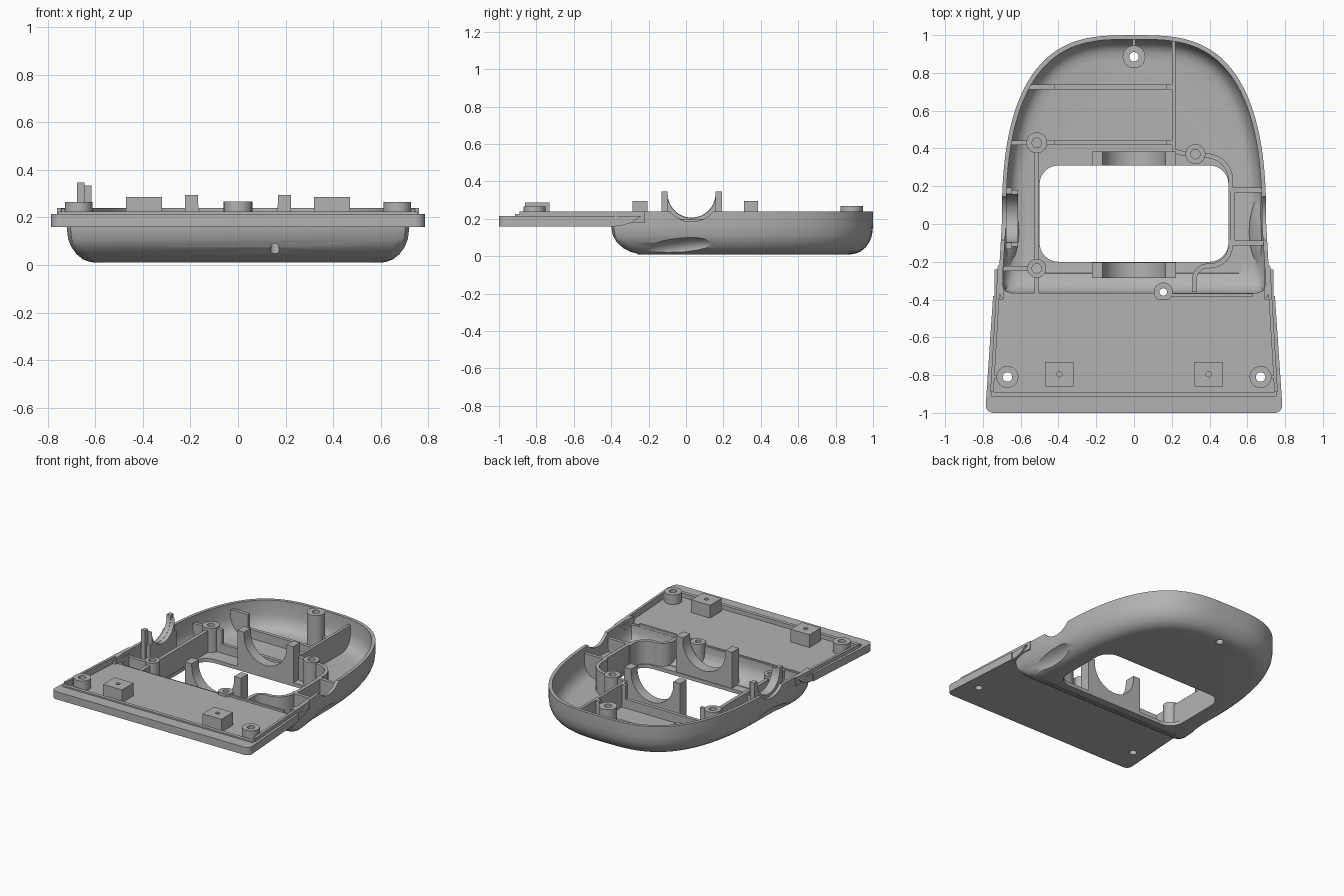
import bpy, bmesh, math
from mathutils import Vector

if "Cube" in bpy.data.objects:
    bpy.data.objects.remove(bpy.data.objects["Cube"])

grey = bpy.data.materials.new("matte grey")
grey.use_nodes = True
grey.diffuse_color = (0.45, 0.45, 0.45, 1)
grey.node_tree.nodes["Principled BSDF"].inputs["Base Color"].default_value = (0.45, 0.45, 0.45, 1)
parts = []


def make(name, bm, keep=True):
    bmesh.ops.recalc_face_normals(bm, faces=bm.faces)
    mesh = bpy.data.meshes.new(name)
    bm.to_mesh(mesh)
    bm.free()
    mesh.materials.append(grey)
    ob = bpy.data.objects.new(name, mesh)
    bpy.context.collection.objects.link(ob)
    if keep:
        parts.append(ob)
    else:
        ob.hide_render = True
    return ob


def loft(name, rings, keep=True, closed=False):
    """Skin a list of equal-length 3D rings; cap the ends or join them."""
    bm = bmesh.new()
    vs = [[bm.verts.new(p) for p in r] for r in rings]
    n = len(vs[0])
    pairs = list(zip(vs, vs[1:])) + ([(vs[-1], vs[0])] if closed else [])
    for a, b in pairs:
        for i in range(n):
            j = (i + 1) % n
            bm.faces.new((a[i], a[j], b[j], b[i]))
    if not closed:
        bm.faces.new(vs[0])
        bm.faces.new(vs[-1])
    return make(name, bm, keep)


def prism(name, pts, lo, hi, axis="z", keep=True):
    place = {"x": lambda a, b, t: (t, a, b), "y": lambda a, b, t: (a, t, b),
             "z": lambda a, b, t: (a, b, t)}[axis]
    return loft(name, [[place(a, b, t) for a, b in pts] for t in (lo, hi)], keep)


def box_pts(x0, x1, y0, y1):
    return [(x0, y0), (x1, y0), (x1, y1), (x0, y1)]


def arc(cx, cy, r, a0, a1, n=24):
    angles = [math.radians(a0 + (a1 - a0) * i / n) for i in range(n + 1)]
    return [(cx + r * math.cos(a), cy + r * math.sin(a)) for a in angles]


def round_box(x0, x1, y0, y1, r):
    return (arc(x1 - r, y1 - r, r, 0, 90, 8) + arc(x0 + r, y1 - r, r, 90, 180, 8)
            + arc(x0 + r, y0 + r, r, 180, 270, 8) + arc(x1 - r, y0 + r, r, 270, 360, 8))


def tube(name, x, y, r, hole, z0, z1):
    rings = [[(a, b, z) for a, b in arc(x, y, rad, 0, 360, 32)[:-1]]
             for rad, z in ((hole, z0), (r, z0), (r, z1), (hole, z1))]
    return loft(name, rings, closed=True)


def wall(name, path, z0, z1, t=0.025):
    """Upright wall of constant thickness along a plan path."""
    p = [Vector(q) for q in path]
    left, right = [], []
    for i, q in enumerate(p):
        d0 = (q - p[max(i - 1, 0)]).normalized()
        d1 = (p[min(i + 1, len(p) - 1)] - q).normalized()
        d = (d0 + d1).normalized()
        nrm = Vector((-d.y, d.x))
        seg = d1 if d1.length else d0
        k = t / 2 / max(d.dot(seg), 0.5)
        left.append(tuple(q + nrm * k))
        right.append(tuple(q - nrm * k))
    return prism(name, left + right[::-1], z0, z1)


def boolean(ob, cutter, op="DIFFERENCE", drop=True):
    mod = ob.modifiers.new("cut", "BOOLEAN")
    mod.operation, mod.object, mod.solver = op, cutter, "EXACT"
    deps = bpy.context.evaluated_depsgraph_get()
    mesh = bpy.data.meshes.new_from_object(ob.evaluated_get(deps))
    ob.modifiers.clear()
    ob.data = mesh
    if drop:
        bpy.data.objects.remove(cutter)


def drill(ob, x, y, r, z0=-0.1):
    boolean(ob, prism("hole_cutter", arc(x, y, r, 0, 360, 32)[:-1], z0, 0.6, "z", False))


def ring(inset, z):
    """Plan outline of the tub: square front with sloping wall, domed back."""
    front = min(1.5 * inset, 0.14)
    pts = [(x - inset, y + front) for x, y in ((0.67, -0.40), (0.705, -0.388), (0.72, -0.35))]
    mirror = [(-x, y) for x, y in pts[::-1]]
    for i in range(57):
        a = math.pi * i / 56
        c, s = math.cos(a), max(math.sin(a), 0)
        pts.append((math.copysign(abs(c) ** 0.645, c) * (0.7 - inset), s ** 0.8 * (1 - inset)))
    return [(x, y, z) for x, y in pts + mirror]


def bowl(name, top, keep=False):
    sides = [(0, top), (0, 0.16), (0.006, 0.11), (0.02, 0.075), (0.042, 0.045),
             (0.068, 0.024), (0.095, 0.014), (0.12, 0.01)]
    return loft(name, [ring(i, z) for i, z in sides], keep)


def recess(side, grow):
    """Finger recess: a long ellipsoid rising towards the back."""
    bm = bmesh.new()
    bmesh.ops.create_uvsphere(bm, u_segments=40, v_segments=20, radius=1)
    for v in bm.verts:
        y = v.co.y * (0.26 + grow)
        v.co = (side * 0.76 + v.co.x * (0.13 + grow), y - 0.05,
                0.028 + 0.12 * y + v.co.z * (0.08 + grow))
    return make("recess_cutter", bm, False)


# Tub: solid form with recesses, plate seat and side notches, then hollowed
clip = bowl("clip_helper", 0.5)
shell = bowl("tub_shell", 0.24, True)
cavity = loft("cavity_cutter", [ring(i, z) for i, z in (
    (0.021, 0.4), (0.023, 0.14), (0.031, 0.105), (0.046, 0.073), (0.066, 0.052),
    (0.092, 0.041), (0.125, 0.036))], False)
boolean(shell, prism("seat_cutter", box_pts(-0.69, 0.69, -0.6, -0.33), 0.19, 0.5, "z", False))
boolean(shell, prism("notch_cutter", arc(0.03, 0.335, 0.15, 0, 360, 48)[:-1], -1, 1, "x", False))
for side in (-1, 1):
    boolean(shell, recess(side, 0))
    boolean(clip, recess(side, 0))
    boolean(cavity, recess(side, 0.022))
boolean(shell, cavity)
boolean(shell, prism("window_cutter", round_box(-0.5, 0.5, -0.2, 0.31, 0.1), -0.1, 0.2, "z", False))
drill(shell, 0, 0.885, 0.025)
drill(shell, 0.155, -0.36, 0.02)

# Front plate with recessed floor and rounded front corners
corner = arc(0.745, -0.96, 0.04, -90, 0, 8)
right = corner + [(0.746, -0.38)]
plate = prism("front_plate", right + [(-x, y) for x, y in right[::-1]], 0.16, 0.215)
floor = [(0.745, -0.89), (0.71, -0.3)]
boolean(plate, prism("floor_cutter", floor + [(-x, y) for x, y in floor[::-1]], 0.195, 0.4, "z", False))
drill(plate, 0.155, -0.36, 0.02)

# Plate fittings, mirrored: side flanges, lips, screw bosses, pads
for side, tag in ((1, "left"), (-1, "right")):
    drill(plate, side * 0.67, -0.81, 0.025)
    flange = [(-0.4, 0.16), (-0.34, 0.165), (-0.29, 0.18), (-0.24, 0.215), (-0.4, 0.215)]
    prism("side_flange_" + tag, flange, side * 0.69, side * 0.738, "x")
    wall("plate_lip_" + tag, [(side * 0.752, -0.89), (side * 0.712, -0.22)], 0.18, 0.24, 0.018)
    tube("plate_boss_" + tag, side * 0.67, -0.81, 0.058, 0.025, 0.18, 0.265)
    wall("boss_web_" + tag, [(side * 0.72, -0.81), (side * 0.75, -0.81)], 0.19, 0.235, 0.015)
    cx = side * 0.395
    pad = prism("pad_" + tag, box_pts(cx - 0.075, cx + 0.075, -0.86, -0.73), 0.185, 0.287)
    drill(pad, cx, -0.795, 0.014, 0.26)
wall("plate_lip_front", [(-0.755, -0.902), (0.755, -0.902)], 0.18, 0.225)

# Inner bosses
inner = [tube("boss_back", 0, 0.885, 0.06, 0.025, 0.012, 0.268),
         tube("boss_window_back", -0.515, 0.43, 0.055, 0.025, 0.02, 0.21),
         tube("boss_window_front", -0.515, -0.235, 0.05, 0.025, 0.02, 0.21),
         tube("boss_curved_wall", 0.325, 0.37, 0.053, 0.025, 0.02, 0.21),
         tube("boss_front", 0.155, -0.36, 0.05, 0.02, 0.02, 0.215)]

# Cross ribs: low in the middle, tall at both ends
for tag, y, x0 in (("back", 0.725, -0.65), ("middle", 0.43, -0.47)):
    inner += [wall("rib_" + tag, [(-0.42, y), (0.17, y)], 0.02, 0.1),
              wall("rib_" + tag + "_right_end", [(x0, y), (-0.42, y)], 0.02, 0.2),
              wall("rib_" + tag + "_left_end", [(0.17, y), (0.21, y)], 0.02, 0.2)]

# Inner ribs and walls
inner += [
    wall("rib_side_back", [(-0.69, 0.43), (-0.56, 0.43)], 0.02, 0.19),
    wall("rib_long", [(0.21, 0.38), (0.21, 0.97)], 0.02, 0.2, 0.02),
    wall("rib_short", [(0.21, 0.385), (0.28, 0.37)], 0.02, 0.2),
    wall("boss_back_web", [(0, 0.94), (0, 0.985)], 0.03, 0.22, 0.015),
    wall("window_wall_back", [(-0.515, 0.38), (-0.515, -0.19)], 0.02, 0.19),
    wall("window_wall_front", [(-0.515, -0.28), (-0.515, -0.37)], 0.02, 0.19),
    wall("rib_side_front", [(-0.7, -0.235), (-0.56, -0.235)], 0.02, 0.19),
    wall("curved_wall_back", arc(0.38, 0.23, 0.132, 95, 0, 12) + [(0.512, 0.17)], 0.02, 0.2),
    wall("curved_wall_front", [(0.512, -0.08)] + arc(0.4, -0.11, 0.112, 0, -90, 10)
         + arc(0.39, -0.292, 0.07, 90, 180, 8) + [(0.32, -0.36)], 0.02, 0.2),
    wall("side_box_inner", [(0.522, 0.18), (0.522, -0.1)], 0.02, 0.2),
    wall("side_box_back", [(0.51, 0.18), (0.7, 0.18)], 0.02, 0.2),
    wall("side_box_front", [(0.51, -0.1), (0.7, -0.1)], 0.02, 0.2),
    wall("rib_front", [(0.2, -0.375), (0.63, -0.375)], 0.05, 0.21, 0.015),
]


def cradle(name, centre, half, r, zc, z0, z1, lo, hi, axis):
    """Block with a U-shaped opening between two posts."""
    pts = [(centre - half, z1), (centre - half, z0), (centre + half, z0), (centre + half, z1),
           (centre + r, z1)] + arc(centre, zc, r, 0, -180, 32) + [(centre - r, z1)]
    return prism(name, pts, lo, hi, axis)


# Round cradles beside the window and at the side wall
cradle("cradle_front", 0, 0.222, 0.168, 0.27, 0.025, 0.295, -0.285, -0.205, "y")
cradle("cradle_back", 0, 0.222, 0.168, 0.27, 0.025, 0.295, 0.31, 0.385, "y")
inner.append(cradle("cradle_side", 0.03, 0.162, 0.128, 0.335, 0.03, 0.347, -0.677, -0.645, "x"))
inner.append(cradle("cradle_side_low", 0.03, 0.15, 0.13, 0.335, 0.03, 0.24, -0.645, -0.615, "x"))

# Trim inner parts to the tub's outer form
for ob in inner:
    boolean(ob, clip, "INTERSECT", False)
bpy.data.objects.remove(clip)

bpy.ops.object.select_all(action="DESELECT")
for ob in parts:
    ob.select_set(True)
bpy.context.view_layer.objects.active = shell
bpy.ops.object.shade_smooth_by_angle(angle=math.radians(32))
